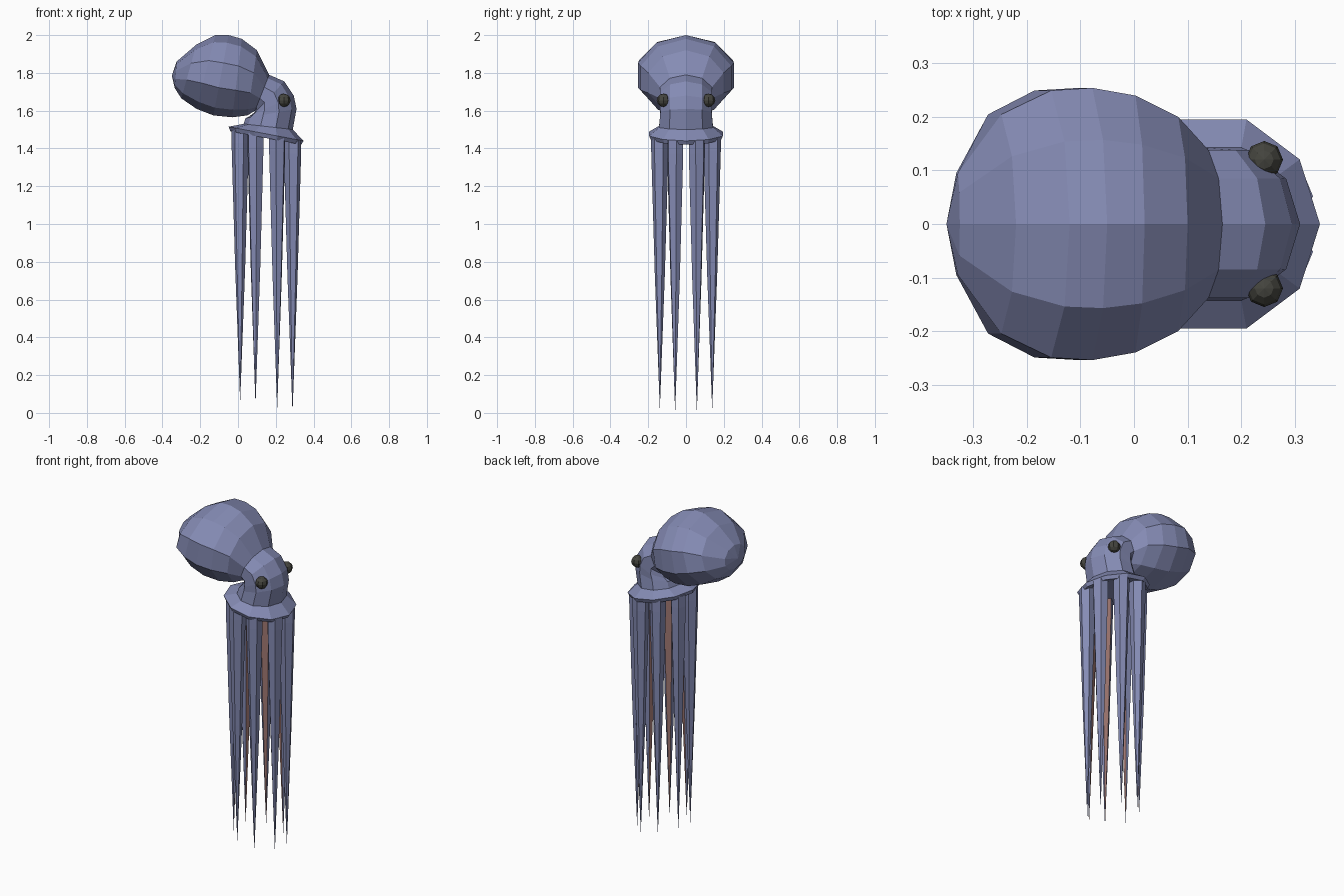
import bpy, bmesh, math
from mathutils import Vector

if "Cube" in bpy.data.objects:
    bpy.data.objects.remove(bpy.data.objects["Cube"])


def material(name, rgb):
    m = bpy.data.materials.new(name)
    m.diffuse_color = (*rgb, 1)
    m.use_nodes = True
    m.node_tree.nodes["Principled BSDF"].inputs["Base Color"].default_value = m.diffuse_color
    return m


SKIN = material("skin", (0.235, 0.26, 0.46))
SUCKER = material("sucker_skin", (0.36, 0.19, 0.17))
DARK = material("eye_dark", (0.06, 0.06, 0.05))


def make_object(name, bm, mats):
    bmesh.ops.recalc_face_normals(bm, faces=bm.faces)
    me = bpy.data.meshes.new(name)
    bm.to_mesh(me)
    bm.free()
    for m in mats:
        me.materials.append(m)
    ob = bpy.data.objects.new(name, me)
    bpy.context.collection.objects.link(ob)
    return ob


def bridge(bm, a, b):
    n = len(a)
    return [bm.faces.new((a[i], a[(i + 1) % n], b[(i + 1) % n], b[i])) for i in range(n)]


def fan(bm, ring, tip):
    v = bm.verts.new(tip)
    n = len(ring)
    return [bm.faces.new((ring[i], ring[(i + 1) % n], v)) for i in range(n)]


# Body: ten-sided rings along a bent spine (upper x, z, lower x, z, half width)
RINGS = [
    (-0.325, 1.86, -0.335, 1.72, 0.10),
    (-0.22, 1.95, -0.30, 1.665, 0.215),
    (-0.12, 2.00, -0.22, 1.61, 0.262),
    (-0.05, 2.00, -0.13, 1.575, 0.267),
    (0.02, 1.98, -0.03, 1.565, 0.252),
    (0.10, 1.92, 0.05, 1.575, 0.21),
    (0.165, 1.79, 0.09, 1.60, 0.145),
    (0.245, 1.755, 0.085, 1.585, 0.145),
    (0.295, 1.68, 0.06, 1.57, 0.145),
    (0.31, 1.61, 0.04, 1.56, 0.143),
    (0.29, 1.50, 0.03, 1.53, 0.15),
    (0.347, 1.44, -0.05, 1.515, 0.205),
    (0.335, 1.42, -0.04, 1.49, 0.195),
    (0.28, 1.44, 0.02, 1.49, 0.14),
]
bm = bmesh.new()
loops = []
for tx, tz, bx, bz, w in RINGS:
    mid = Vector(((tx + bx) / 2, 0, (tz + bz) / 2))
    up = Vector(((tx - bx) / 2, 0, (tz - bz) / 2))
    side = Vector((0, w, 0))
    loops.append([bm.verts.new(mid + up * math.cos(k * math.tau / 10)
                               + side * math.sin(k * math.tau / 10)) for k in range(10)])
for a, b in zip(loops, loops[1:]):
    bridge(bm, a, b)
fan(bm, loops[0], (-0.35, 0, 1.785))
fan(bm, loops[-1], (0.15, 0, 1.47))
make_object("mantle_and_head", bm, [SKIN])


# Arms: eight tapering six-sided spikes with a sucker face turned inwards
def arm(index):
    ang = math.radians(22.5 + 45 * index)
    out = Vector((math.cos(ang), math.sin(ang), 0))
    tan = Vector((-out.y, out.x, 0))
    c = Vector((0.15, 0, 0)) + out * 0.15
    drop = -0.2 * (c.x - 0.15)
    bm = bmesh.new()
    rings = []
    for z, r in ((1.47, 0.046), (1.40, 0.046), (0.75, 0.027)):
        rings.append([bm.verts.new(c + Vector((0, 0, z + drop))
                                   + out * r * math.cos(math.radians(30 + 60 * k))
                                   + tan * r * math.sin(math.radians(30 + 60 * k)))
                      for k in range(6)])
    faces = bridge(bm, rings[0], rings[1]) + bridge(bm, rings[1], rings[2])
    faces += fan(bm, rings[2], c + Vector((0, 0, 0.028 + drop)))
    bm.faces.new(rings[0])
    for i, f in enumerate(faces):
        f.material_index = 1 if i % 6 == 2 else 0
    make_object(f"arm_{index + 1}", bm, [SKIN, SUCKER])


for i in range(8):
    arm(i)

# Eyes: small low-poly balls on both sides of the head
for name, s in (("right_eye", -1), ("left_eye", 1)):
    bm = bmesh.new()
    bmesh.ops.create_uvsphere(bm, u_segments=8, v_segments=6, radius=0.035)
    bmesh.ops.translate(bm, verts=bm.verts, vec=(0.243, s * 0.12, 1.655))
    make_object(name, bm, [DARK])
